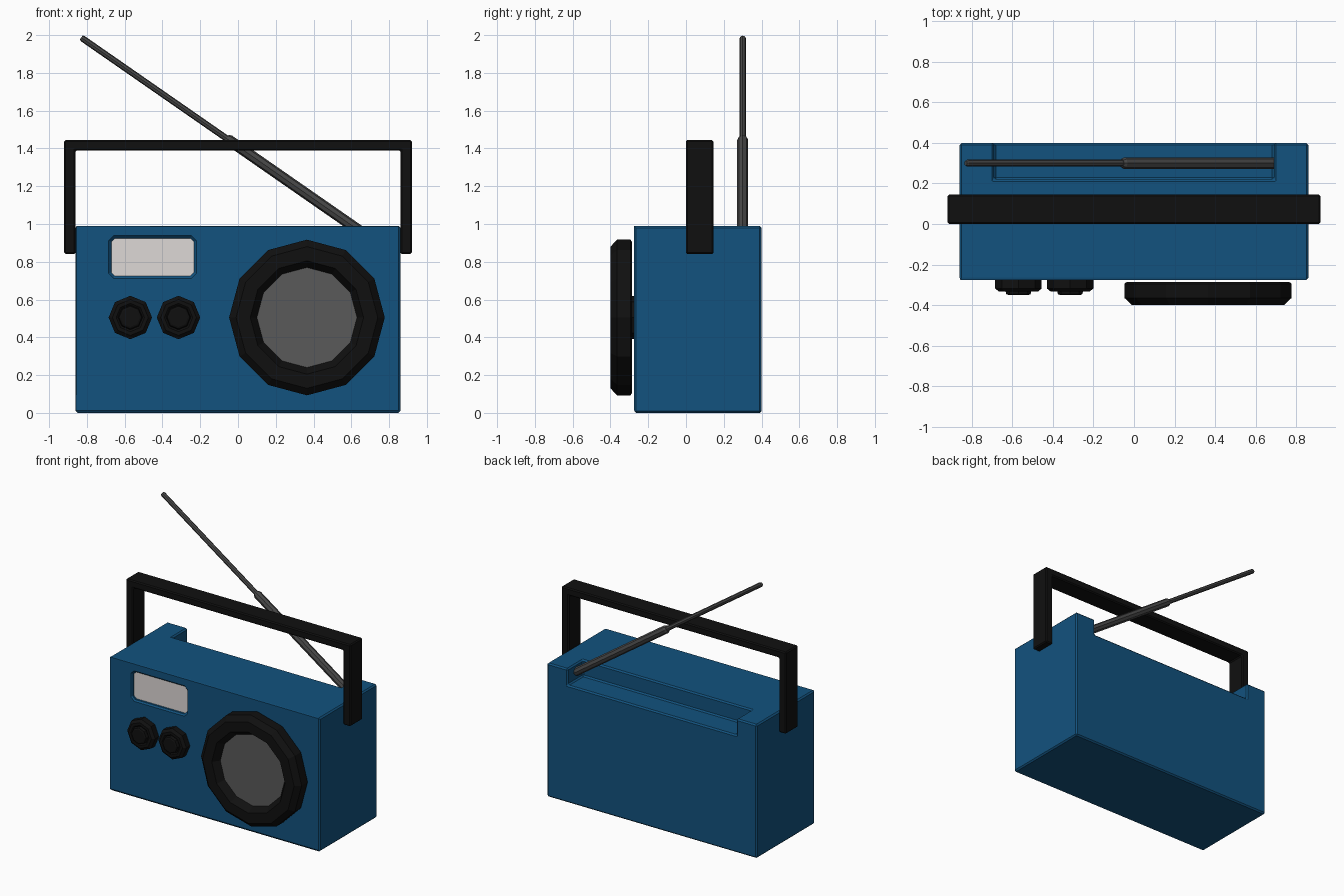
import bpy, bmesh, math
from mathutils import Matrix, Vector

cube = bpy.data.objects.get("Cube")
if cube:
    bpy.data.objects.remove(cube, do_unlink=True)


def material(name, r, g, b):
    m = bpy.data.materials.new(name)
    m.use_nodes = True
    m.diffuse_color = (r, g, b, 1)
    m.node_tree.nodes["Principled BSDF"].inputs["Base Color"].default_value = (r, g, b, 1)
    return m


blue = material("blue casing", 0.006, 0.085, 0.21)
black = material("black plastic", 0.005, 0.005, 0.005)
grey = material("speaker grey", 0.1, 0.1, 0.1)
metal = material("dark metal", 0.065, 0.065, 0.065)
pale = material("pale dial", 0.73, 0.69, 0.67)


def finish(name, bm, *mats):
    bmesh.ops.recalc_face_normals(bm, faces=bm.faces[:])
    mesh = bpy.data.meshes.new(name)
    bm.to_mesh(mesh)
    bm.free()
    obj = bpy.data.objects.new(name, mesh)
    bpy.context.collection.objects.link(obj)
    for m in mats:
        mesh.materials.append(m)
    return obj


def prism(name, outline, y0, y1, mat):
    """Extrude an x/z outline from y0 to y1."""
    bm = bmesh.new()
    face = bm.faces.new([bm.verts.new((x, y0, z)) for x, z in outline])
    out = bmesh.ops.extrude_face_region(bm, geom=[face])
    moved = [v for v in out["geom"] if isinstance(v, bmesh.types.BMVert)]
    bmesh.ops.translate(bm, verts=moved, vec=(0, y1 - y0, 0))
    return finish(name, bm, mat)


def rect(x0, x1, z0, z1, c=0):
    """Rectangle outline with optional cut corners."""
    if not c:
        return [(x0, z0), (x1, z0), (x1, z1), (x0, z1)]
    return [(x0 + c, z0), (x1 - c, z0), (x1, z0 + c), (x1, z1 - c),
            (x1 - c, z1), (x0 + c, z1), (x0, z1 - c), (x0, z0 + c)]


def lathe(name, profile, sides, matrix, mat, cap=None):
    """Spin (radius, height) points about local z and cap both ends."""
    bm = bmesh.new()
    rings = []
    for r, h in profile:
        angles = [math.tau * i / sides for i in range(sides)]
        rings.append([bm.verts.new((r * math.cos(a), r * math.sin(a), h)) for a in angles])
    for a, b in zip(rings, rings[1:]):
        for i in range(sides):
            j = (i + 1) % sides
            bm.faces.new((a[i], a[j], b[j], b[i]))
    bm.faces.new(rings[0])
    end = bm.faces.new(rings[-1])
    if cap:
        end.material_index = 1
    bm.transform(matrix)
    return finish(name, bm, mat, *([cap] if cap else []))


def bevel(obj, width):
    mod = obj.modifiers.new("edges", "BEVEL")
    mod.width = width
    mod.segments = 1
    mod.limit_method = "ANGLE"
    mod.angle_limit = math.radians(50)


# Casing with dial window and antenna recess
body = prism("casing", rect(-0.86, 0.86, 0, 0.99), -0.275, 0.40, blue)
window = prism("window_cutter", rect(-0.675, -0.23, 0.722, 0.928, 0.02), -0.4, -0.25, blue)
recess = prism("recess_cutter", rect(-0.69, 0.69, 0.87, 1.2), 0.22, 0.6, blue)
for cutter in (window, recess):
    cutter.hide_render = True
    cutter.hide_set(True)
    mod = body.modifiers.new("cut", "BOOLEAN")
    mod.operation = "DIFFERENCE"
    mod.solver = "EXACT"
    mod.object = cutter
bevel(body, 0.01)

# Dial plate at the back of the window
prism("dial_plate", rect(-0.672, -0.233, 0.725, 0.925, 0.02), -0.256, -0.249, pale)

# Carrying handle
half = [(0.92, 0.84), (0.92, 1.445), (-0.92, 1.445), (-0.92, 0.84),
        (-0.86, 0.84), (-0.86, 1.39), (0.86, 1.39), (0.86, 0.84)]
bevel(prism("handle", half, 0.0, 0.145, black), 0.008)


# Speaker and knobs face forward
def facing(x, y):
    return Matrix.Translation((x, y, 0.505)) @ Matrix.Rotation(math.pi / 2, 4, "X")


lathe("speaker", [(0.40, 0), (0.412, 0.01), (0.412, 0.08), (0.375, 0.115),
                  (0.30, 0.115), (0.265, 0.065)], 12, facing(0.365, -0.285), black, grey)
for name, x in (("tuning_knob", -0.57), ("volume_knob", -0.315)):
    lathe(name, [(0.115, 0), (0.115, 0.05), (0.095, 0.066), (0.075, 0.066),
                 (0.065, 0.058), (0.06, 0.078), (0.05, 0.082)], 8, facing(x, -0.268), black)

# Telescopic antenna
base, tip = Vector((0.69, 0.30, 0.932)), Vector((-0.83, 0.30, 1.987))
along = tip - base
length = along.length
aim = Matrix.Translation(base) @ along.to_track_quat("Z", "Y").to_matrix().to_4x4()
joint = length * 0.494
lathe("antenna_sleeve", [(0.029, 0), (0.029, joint - 0.015), (0.022, joint)], 8, aim, metal)
lathe("antenna_rod", [(0.017, joint - 0.05), (0.017, length - 0.008), (0.012, length)], 8, aim, metal)
